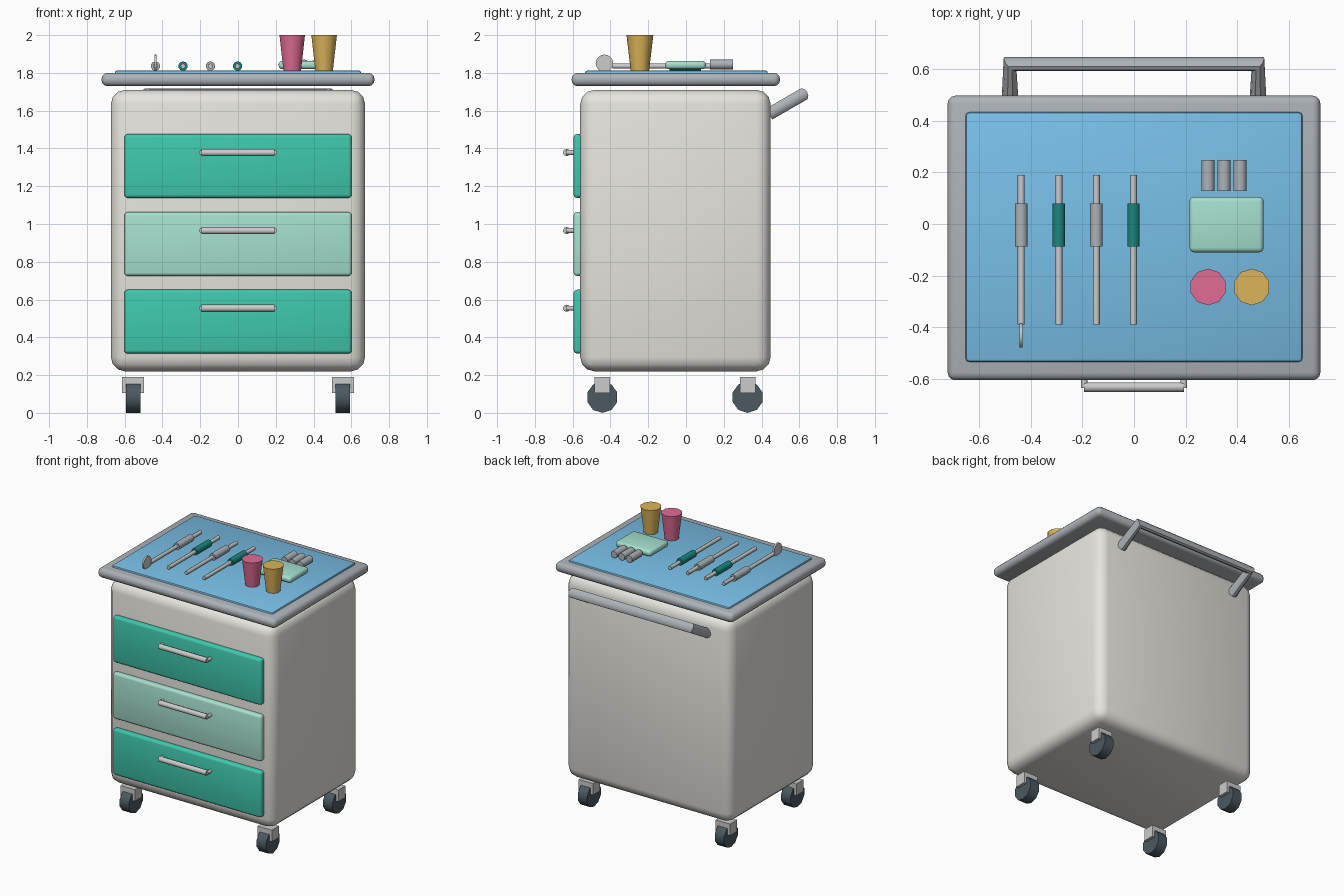
import bpy, math
from mathutils import Vector

if "Cube" in bpy.data.objects:
    bpy.data.objects.remove(bpy.data.objects["Cube"])


def material(name, r, g, b):
    m = bpy.data.materials.new(name)
    m.diffuse_color = (r, g, b, 1)
    m.use_nodes = True
    m.node_tree.nodes["Principled BSDF"].inputs["Base Color"].default_value = m.diffuse_color
    return m


CREAM = material("cream", 0.80, 0.78, 0.73)
GREEN = material("green", 0.05, 0.58, 0.42)
MINT = material("mint", 0.38, 0.75, 0.63)
BLUE = material("blue", 0.19, 0.52, 0.80)
TEAL = material("teal", 0.01, 0.24, 0.21)
PINK = material("pink", 0.75, 0.15, 0.30)
YELLOW = material("yellow", 0.72, 0.46, 0.10)
DARK = material("dark rubber", 0.07, 0.10, 0.12)
STEEL = material("steel", 0.42, 0.45, 0.48)
SILVER = material("silver", 0.62, 0.63, 0.65)


def finish(ob, name, mat, angle=40):
    ob.name = name
    if mat:
        ob.data.materials.append(mat)
    bpy.ops.object.shade_smooth_by_angle(angle=math.radians(angle))
    return ob


def box(name, lo, hi, mat=None, bevel=0, segments=3):
    lo, hi = Vector(lo), Vector(hi)
    bpy.ops.mesh.primitive_cube_add(size=1, location=(lo + hi) / 2)
    ob = bpy.context.object
    ob.scale = hi - lo
    bpy.ops.object.transform_apply(location=False, rotation=False, scale=True)
    if bevel:
        m = ob.modifiers.new("bevel", 'BEVEL')
        m.width, m.segments = bevel, segments
        bpy.ops.object.modifier_apply(modifier=m.name)
    return finish(ob, name, mat)


def rod(name, a, b, radius, mat=None, sides=10, top=None):
    """Cylinder or cone running from a to b."""
    a, b = Vector(a), Vector(b)
    bpy.ops.mesh.primitive_cone_add(
        vertices=sides, radius1=radius, radius2=radius if top is None else top,
        depth=(b - a).length, location=(a + b) / 2,
        rotation=(b - a).to_track_quat('Z', 'Y').to_euler())
    return finish(bpy.context.object, name, mat, 50)


def tube(name, points, radius, mat=None):
    """Mitred round tube along a polyline."""
    cu = bpy.data.curves.new(name, 'CURVE')
    cu.dimensions = '3D'
    cu.bevel_depth, cu.bevel_resolution = radius, 3
    cu.use_fill_caps = True
    sp = cu.splines.new('POLY')
    sp.points.add(len(points) - 1)
    for p, co in zip(sp.points, points):
        p.co = (*co, 1)
    ob = bpy.data.objects.new(name, cu)
    bpy.context.collection.objects.link(ob)
    bpy.ops.object.select_all(action='DESELECT')
    ob.select_set(True)
    bpy.context.view_layer.objects.active = ob
    bpy.ops.object.convert(target='MESH')
    return finish(bpy.context.object, name, mat)


# Cabinet body, tray top and mat
box("cabinet_body", (-0.673, -0.56, 0.22), (0.673, 0.448, 1.71), CREAM, 0.075, 3)
box("tray_top", (-0.722, -0.605, 1.73), (0.722, 0.497, 1.80), STEEL, 0.03, 3)
box("tray_mat", (-0.652, -0.534, 1.785), (0.652, 0.433, 1.813), BLUE, 0.013, 2)

# Drawers with bar pulls
for i, (z, mat) in enumerate(((1.307, GREEN), (0.894, MINT), (0.483, GREEN))):
    box(f"drawer_front_{i}", (-0.602, -0.595, z - 0.169), (0.602, -0.54, z + 0.169), mat, 0.018, 3)
    h = z + 0.071
    rod(f"drawer_pull_{i}", (-0.193, -0.632, h), (0.193, -0.632, h), 0.019, SILVER)
    for s in (-1, 1):
        rod(f"pull_post_{i}_{s}", (s * 0.193, -0.635, h), (s * 0.193, -0.585, h), 0.013, SILVER, 8)

# Push handle on the back
tube("push_handle", [(-0.48, 0.44, 1.582), (-0.48, 0.62, 1.686),
                     (0.48, 0.62, 1.686), (0.48, 0.44, 1.582)], 0.035, STEEL)

# Casters
for x in (-0.555, 0.555):
    for y in (-0.443, 0.326):
        box("caster_fork", (x - 0.058, y - 0.041, 0.105), (x + 0.058, y + 0.041, 0.19), SILVER)
        wheel = rod("caster_wheel", (x - 0.038, y, 0.079), (x + 0.038, y, 0.079), 0.083, DARK)
        # put a flat side on the floor
        low = min(v.co.z for v in [type("P", (), {"co": wheel.matrix_basis @ q.co}) for q in wheel.data.vertices])
        wheel.location.z -= low

# Hand tools on the mat
for i, x in enumerate((-0.437, -0.291, -0.146, -0.002)):
    rod(f"tool_shaft_{i}", (x, -0.39, 1.836), (x, 0.19, 1.836), 0.0135, SILVER, 8)
    rod(f"tool_grip_{i}", (x, -0.087, 1.836), (x, 0.08, 1.836), 0.025, TEAL if i % 2 else STEEL)
rod("mirror_head", (-0.443, -0.432, 1.851), (-0.431, -0.432, 1.851), 0.046, SILVER, 16)

# Pad, rolls and cups
box("mint_pad", (0.215, -0.11, 1.82), (0.502, 0.105, 1.864), MINT, 0.018, 3)
for i in range(3):
    x = 0.287 + i * 0.062
    rod(f"cotton_roll_{i}", (x, 0.128, 1.845), (x, 0.248, 1.845), 0.026, STEEL)
for name, x, mat in (("pink_cup", 0.287, PINK), ("yellow_cup", 0.456, YELLOW)):
    rod(name, (x, -0.244, 1.813), (x, -0.244, 2.0), 0.049, mat, 10, 0.071)
